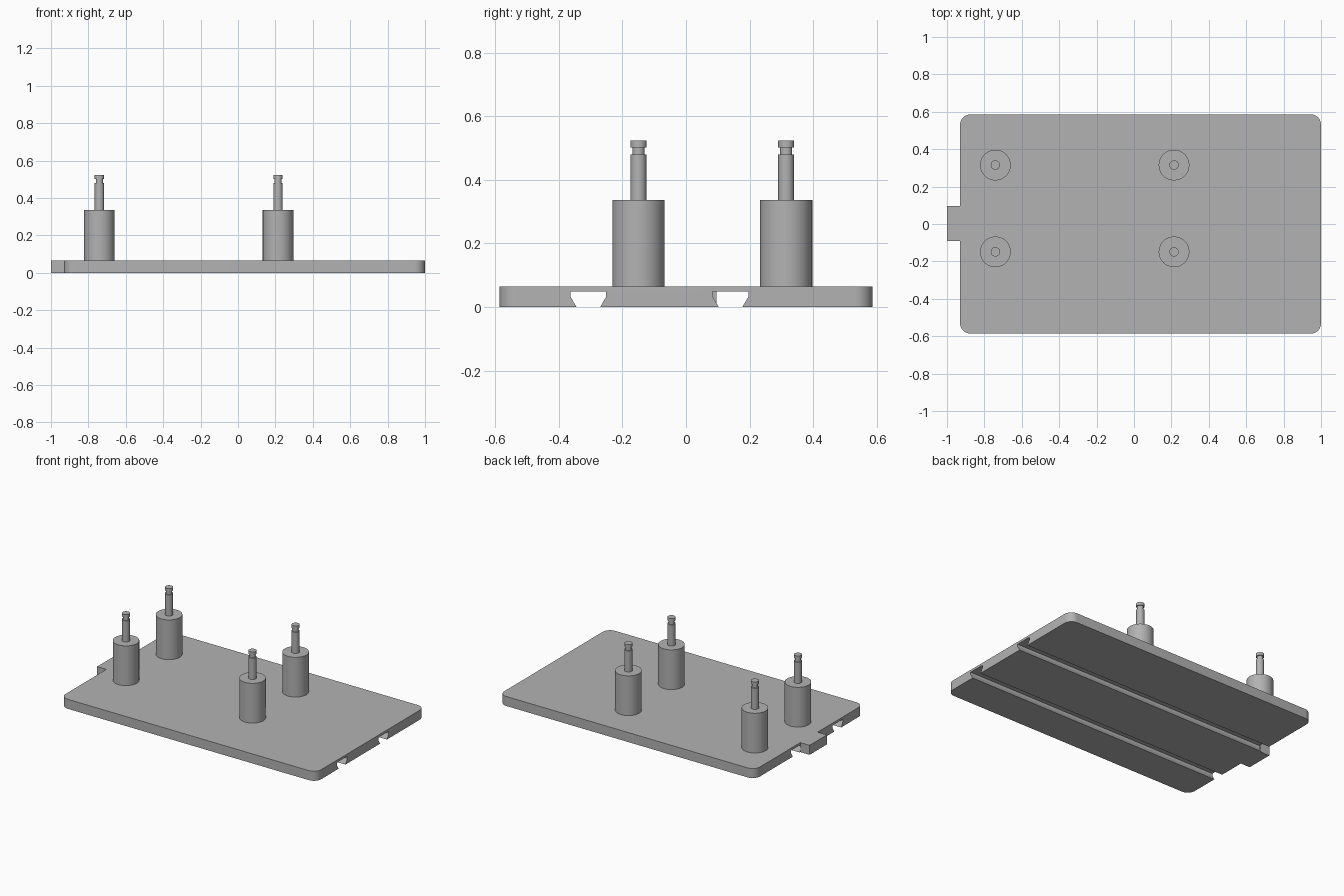
import bpy, bmesh, math
from mathutils import Vector

if "Cube" in bpy.data.objects:
    bpy.data.objects.remove(bpy.data.objects["Cube"])

grey = bpy.data.materials.new("plain grey")
grey.diffuse_color = (0.45, 0.45, 0.45, 1)
grey.use_nodes = True
grey.node_tree.nodes["Principled BSDF"].inputs["Base Color"].default_value = grey.diffuse_color


def finish(name, bm, smooth=False):
    bmesh.ops.recalc_face_normals(bm, faces=bm.faces)
    mesh = bpy.data.meshes.new(name)
    bm.to_mesh(mesh)
    bm.free()
    mesh.materials.append(grey)
    ob = bpy.data.objects.new(name, mesh)
    bpy.context.collection.objects.link(ob)
    if smooth:
        shade(ob)
    return ob


def shade(ob):
    bpy.ops.object.select_all(action='DESELECT')
    ob.select_set(True)
    bpy.context.view_layer.objects.active = ob
    bpy.ops.object.shade_smooth_by_angle(angle=math.radians(30))


def prism(name, points, direction):
    """Extrude a flat outline along a direction."""
    bm = bmesh.new()
    face = bm.faces.new([bm.verts.new(p) for p in points])
    ext = bmesh.ops.extrude_face_region(bm, geom=[face], use_keep_orig=True)
    verts = [g for g in ext["geom"] if isinstance(g, bmesh.types.BMVert)]
    bmesh.ops.translate(bm, verts=verts, vec=Vector(direction))
    return finish(name, bm)


def lathe(name, profile, x, y, sides=48):
    """Turn a (radius, z) profile around a vertical axis."""
    bm = bmesh.new()
    rings = []
    for r, z in profile:
        rings.append([bm.verts.new((x + r * math.cos(2 * math.pi * i / sides),
                                    y + r * math.sin(2 * math.pi * i / sides), z))
                      for i in range(sides)])
    for a, b in zip(rings, rings[1:]):
        for i in range(sides):
            j = (i + 1) % sides
            bm.faces.new((a[i], a[j], b[j], b[i]))
    bm.faces.new(rings[0])
    bm.faces.new(rings[-1])
    return finish(name, bm, True)


# Base plate with rounded corners
X0, X1, Y, T, R = -0.93, 1.0, 0.586, 0.065, 0.055
outline = []
for k, (cx, cy) in enumerate([(X1 - R, Y - R), (X0 + R, Y - R),
                              (X0 + R, -Y + R), (X1 - R, -Y + R)]):
    for i in range(11):
        a = math.pi / 2 * (k + i / 10)
        outline.append((cx + R * math.cos(a), cy + R * math.sin(a), 0))
plate = prism("base_plate", outline, (0, 0, T))

# Two undercut grooves along the underside
for yc in (-0.307, 0.140):
    half = [(0.034, -0.02), (0.037, 0), (0.056, 0.032), (0.056, 0.049)]
    section = [(-1.2, yc + w, z) for w, z in half]
    section += [(-1.2, yc - w, z) for w, z in reversed(half)]
    cutter = prism("groove_cutter", section, (2.4, 0, 0))
    cutter.hide_render = True
    mod = plate.modifiers.new("groove", 'BOOLEAN')
    mod.operation, mod.solver, mod.object = 'DIFFERENCE', 'EXACT', cutter
    bpy.context.view_layer.objects.active = plate
    bpy.ops.object.modifier_apply(modifier=mod.name)
    bpy.data.objects.remove(cutter)
shade(plate)

# End tab
prism("end_tab", [(-1, -0.091, 0), (X0, -0.091, 0), (X0, 0.096, 0), (-1, 0.096, 0)],
      (0, 0, T))

# Four posts, each with a grooved pin on top
post = [(0.082, T), (0.082, 0.336), (0.025, 0.336), (0.025, 0.480),
        (0.019, 0.480), (0.019, 0.502), (0.025, 0.502), (0.025, 0.523)]
for x in (-0.741, 0.214):
    for y in (-0.149, 0.315):
        lathe("pin_post", post, x, y)
